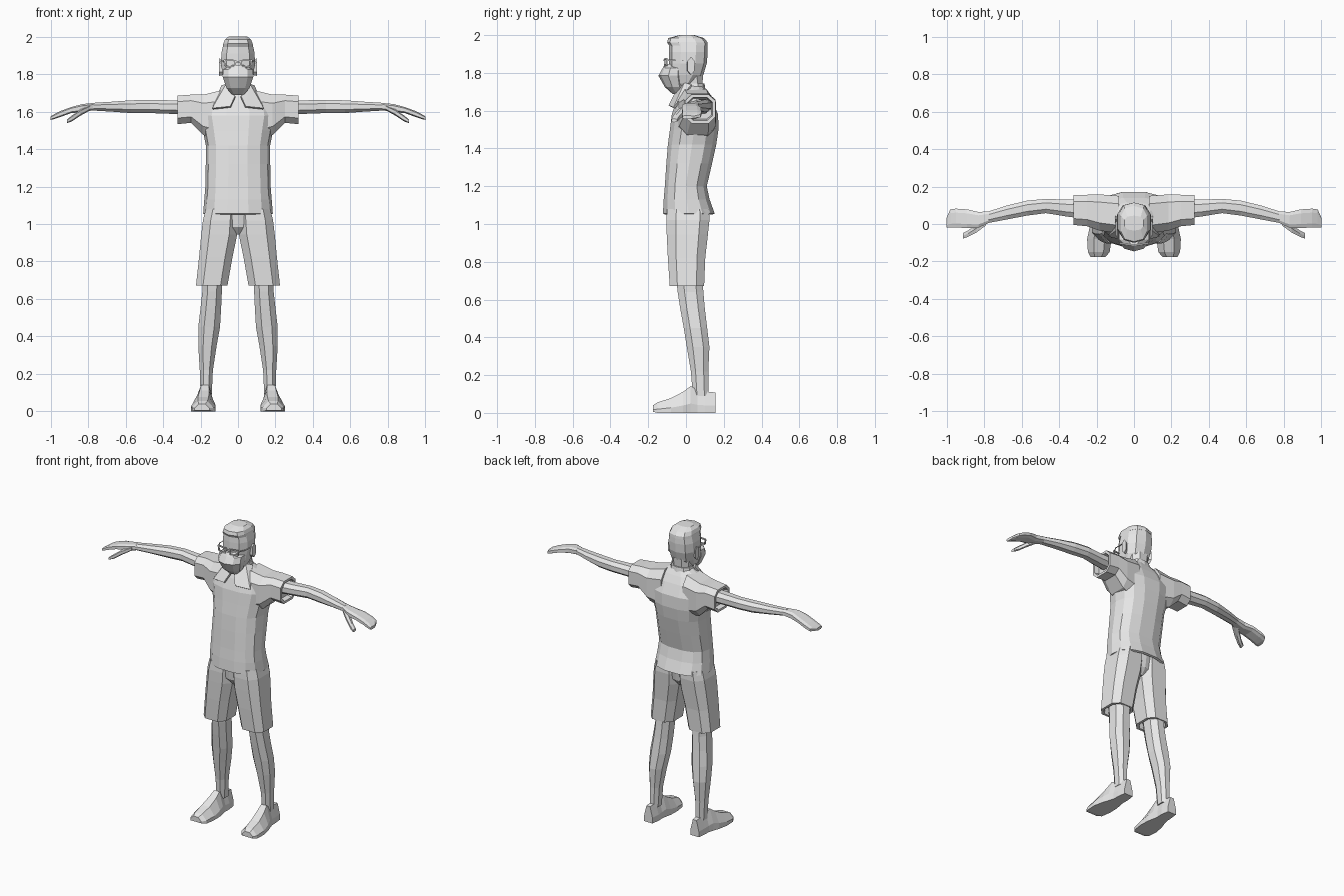
import bpy, bmesh, math

grey = bpy.data.materials.new("plain grey")
grey.diffuse_color = (0.8, 0.8, 0.8, 1)


def rounded(n, power, turn=0.5):
    """Super-ellipse cross-section inside the unit square."""
    pts = []
    for i in range(n):
        a = 2 * math.pi * (i + turn) / n
        c, s = math.cos(a), math.sin(a)
        pts.append([math.copysign(abs(c) ** (2 / power), c),
                    math.copysign(abs(s) ** (2 / power), s)])
    mx = max(abs(p[0]) for p in pts)
    my = max(abs(p[1]) for p in pts)
    return [(0.5 + p[0] / mx / 2, 0.5 + p[1] / my / 2) for p in pts]


def add(name, verts, faces, mirror=False, thick=0):
    me = bpy.data.meshes.new(name)
    me.from_pydata(verts, [], faces)
    bm = bmesh.new()
    bm.from_mesh(me)
    bmesh.ops.recalc_face_normals(bm, faces=bm.faces)
    bm.to_mesh(me)
    bm.free()
    me.materials.append(grey)
    ob = bpy.data.objects.new(name, me)
    bpy.context.collection.objects.link(ob)
    if thick:
        sol = ob.modifiers.new("thickness", 'SOLIDIFY')
        sol.thickness = thick
        sol.offset = 0
    if mirror:
        ob.modifiers.new("mirror", 'MIRROR').use_mirror_merge = False
    return ob


def loft(name, axis, rings, profile, mirror=False):
    """Skin rings (position, u0, u1, v0, v1) stacked along an axis."""
    verts, n = [], len(profile)
    for p, u0, u1, v0, v1 in rings:
        for a, b in profile:
            co = [u0 + (u1 - u0) * a, v0 + (v1 - v0) * b]
            co.insert("xyz".index(axis), p)
            verts.append(co)
    faces = [(k * n + i, k * n + (i + 1) % n, (k + 1) * n + (i + 1) % n, (k + 1) * n + i)
             for k in range(len(rings) - 1) for i in range(n)]
    faces += [tuple(range(n)), tuple(range(len(verts) - n, len(verts)))]
    return add(name, verts, faces, mirror)


def sym(rows):
    """Rings centred on x = 0 from (z, half width, y0, y1)."""
    return [(z, -w, w, y0, y1) for z, w, y0, y1 in rows]


def wire(name, pts, radius, closed=False):
    """Thin bar along a path, mirrored."""
    verts, faces, n = [], [], len(pts)
    for i in range(n if closed else n - 1):
        a, b, k = pts[i], pts[(i + 1) % n], len(verts)
        for p in (a, b):
            for dy, dz in ((-1, -1), (1, -1), (1, 1), (-1, 1)):
                d = radius if abs(a[0] - b[0]) < abs(a[2] - b[2]) else 0
                verts.append((p[0] + dy * d, p[1] + dz * radius if d else p[1] + dy * radius,
                              p[2] if d else p[2] + dz * radius))
        faces += [(k + j, k + (j + 1) % 4, k + 4 + (j + 1) % 4, k + 4 + j) for j in range(4)]
        faces += [(k, k + 1, k + 2, k + 3), (k + 4, k + 5, k + 6, k + 7)]
    return add(name, verts, faces, True)


# shirt body, with a hollow hem
loft("shirt", "z", sym([
    (1.09, .160, -.095, .125), (1.05, .172, -.110, .140), (1.055, .186, -.122, .152),
    (1.13, .180, -.118, .125), (1.20, .174, -.112, .110), (1.32, .172, -.104, .138),
    (1.42, .172, -.096, .160), (1.50, .188, -.085, .172), (1.58, .205, -.075, .170),
    (1.65, .190, -.052, .140), (1.695, .130, -.032, .115), (1.73, .070, -.020, .092)]),
    rounded(14, 2.5, 0))

# sleeves with an open cuff
loft("sleeves", "x", [
    (.08, -.05, .150, 1.44, 1.715), (.185, -.035, .158, 1.475, 1.69),
    (.25, -.012, .156, 1.54, 1.69), (.322, -.005, .155, 1.533, 1.685),
    (.322, .010, .140, 1.548, 1.670), (.29, .015, .135, 1.555, 1.665)],
    rounded(8, 3.2), True)

# collar band and folded flaps
loft("collar_band", "z", sym([(1.67, .085, -.035, .110), (1.745, .066, -.012, .098)]),
     rounded(10, 2.3))
add("collar_flaps", [(.060, -.005, 1.745), (.085, .03, 1.735), (.135, -.062, 1.615),
                     (.040, -.088, 1.625), (.015, -.06, 1.68)],
    [(0, 1, 2), (0, 2, 3), (0, 3, 4)], True, .012)

# arms
loft("arms", "x", [
    (.28, .030, .130, 1.585, 1.660), (.36, .040, .130, 1.588, 1.660),
    (.47, .058, .134, 1.592, 1.662), (.57, .045, .125, 1.592, 1.660),
    (.68, .024, .098, 1.600, 1.652), (.78, .005, .066, 1.606, 1.646)],
    rounded(8, 2.2), True)

# hands and thumbs
loft("hands", "x", [
    (.77, .008, .068, 1.607, 1.646), (.83, -.020, .064, 1.597, 1.640),
    (.89, -.022, .078, 1.592, 1.624), (.95, -.018, .082, 1.570, 1.602),
    (.98, -.020, .078, 1.560, 1.586), (1.0, -.018, .034, 1.556, 1.574)],
    rounded(8, 3.2), True)
loft("thumbs", "x", [
    (.79, -.008, .045, 1.606, 1.634), (.84, -.045, .000, 1.578, 1.612),
    (.885, -.068, -.034, 1.548, 1.580), (.912, -.078, -.048, 1.538, 1.558)],
    rounded(6, 2.5), True)

# shorts: seat and two legs with hollow hems
loft("shorts_seat", "z", sym([
    (.945, .035, -.060, .075), (.985, .120, -.092, .108), (1.08, .165, -.102, .122)]),
    rounded(10, 2.6))
loft("shorts_legs", "z", [
    (1.08, .000, .172, -.100, .122), (1.02, .000, .187, -.104, .124),
    (.945, .004, .196, -.102, .116), (.82, .030, .208, -.096, .102),
    (.672, .056, .224, -.086, .096), (.672, .072, .208, -.070, .083),
    (.72, .075, .200, -.065, .080)], rounded(8, 3), True)

# legs
loft("legs", "z", [
    (.74, .082, .190, -.055, .085), (.64, .086, .190, -.044, .092),
    (.55, .090, .200, -.030, .100), (.45, .096, .212, -.012, .112),
    (.35, .114, .212, .004, .124), (.22, .134, .204, .026, .118),
    (.09, .140, .200, .036, .120)], rounded(8, 2.3), True)

# shoes
SHOE = [(0, 0), (1, 0), (1, .35), (.72, 1), (.28, 1), (0, .35)]
loft("shoes", "y", [
    (-.175, .152, .232, .006, .040), (-.150, .130, .246, 0, .056),
    (-.080, .120, .250, 0, .078), (-.015, .122, .236, 0, .112),
    (.025, .130, .222, 0, .142), (.060, .136, .212, 0, .122),
    (.100, .134, .210, 0, .114), (.155, .142, .204, 0, .108)], SHOE, True)

# neck, head and cropped hair
loft("neck", "z", sym([(1.66, .062, -.015, .095), (1.73, .058, -.012, .086),
                       (1.80, .064, -.030, .092)]), rounded(8, 2.3))
loft("head", "z", sym([
    (1.700, .035, -.075, -.010), (1.745, .066, -.092, .055), (1.79, .080, -.094, .092),
    (1.85, .090, -.090, .110), (1.91, .089, -.090, .115), (1.96, .078, -.088, .114)]),
    rounded(10, 2.5, 0.5))
loft("hair", "z", sym([
    (1.945, .080, -.090, .115), (1.962, .078, -.100, .114),
    (1.984, .070, -.094, .096), (2.0, .050, -.035, .045)]), rounded(10, 2.8))
loft("ears", "x", [(.080, .005, .032, 1.795, 1.870), (.102, .008, .046, 1.790, 1.885)],
     rounded(6, 2.3), True)

# face mask and its ear straps
loft("face_mask", "z", sym([
    (1.688, .030, -.070, -.010), (1.725, .062, -.112, .005), (1.785, .082, -.146, .010),
    (1.825, .080, -.124, .000), (1.848, .030, -.112, -.040)]), rounded(10, 2.1, 0.5))
wire("mask_straps", [(.076, -.05, 1.822), (.090, .02, 1.850)], .003)

# glasses: rims, bridge and side arms
wire("glasses_rims", [(.012, -.112, 1.872), (.074, -.102, 1.874), (.070, -.102, 1.842),
                      (.020, -.112, 1.838)], .004, True)
wire("glasses_bridge", [(0, -.114, 1.866), (.014, -.112, 1.866)], .004)
wire("glasses_side_arms", [(.074, -.102, 1.868), (.094, -.06, 1.868), (.095, .02, 1.866)], .004)
